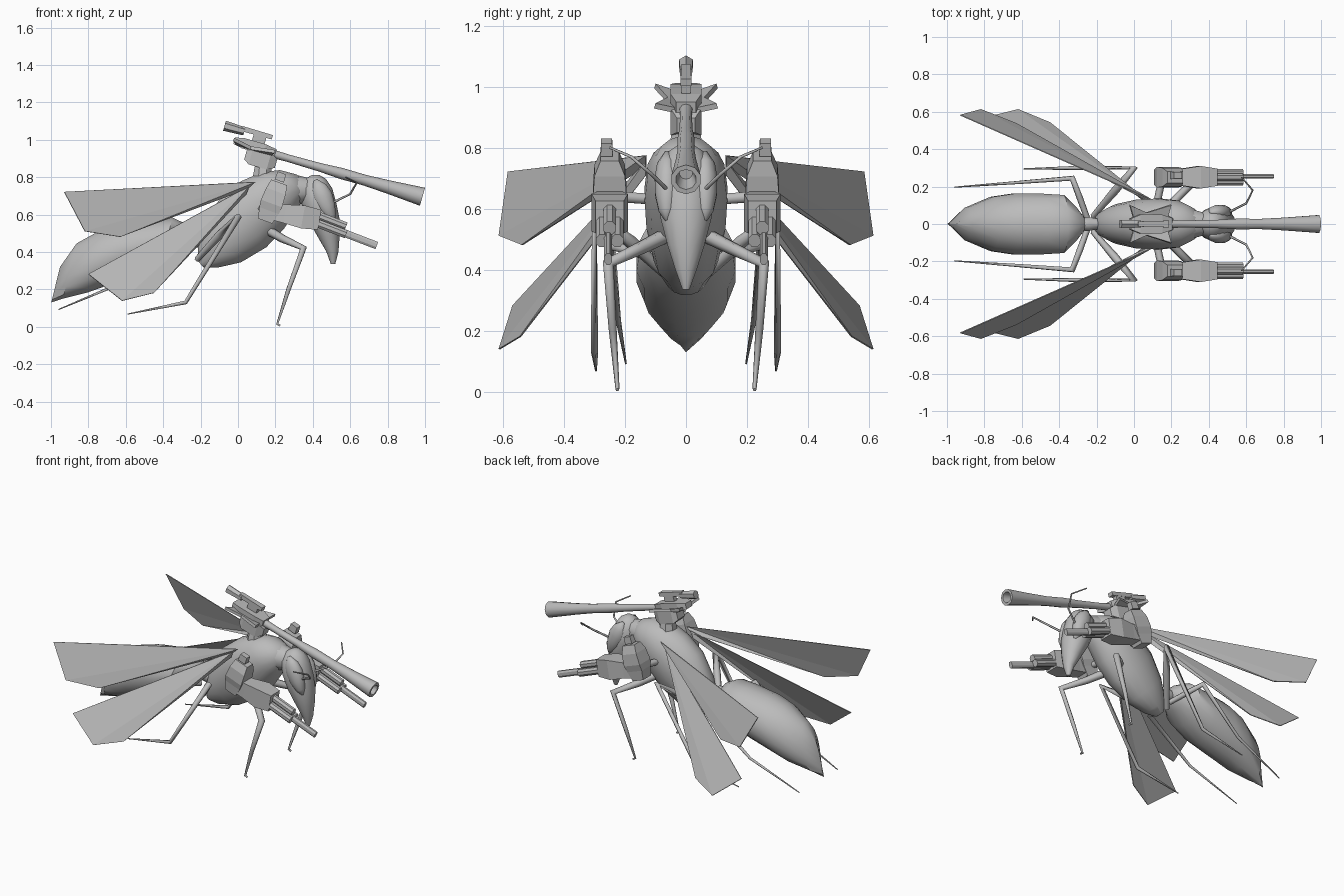
import bpy, bmesh
from math import sin, cos, pi, radians
from mathutils import Vector

if "Cube" in bpy.data.objects:
    bpy.data.objects.remove(bpy.data.objects["Cube"])

grey = bpy.data.materials.new("plain grey")
grey.use_nodes = True
grey.diffuse_color = (0.5, 0.5, 0.5, 1)
grey.node_tree.nodes["Principled BSDF"].inputs["Base Color"].default_value = (0.5, 0.5, 0.5, 1)


def finish(name, mesh, mirror=False, smooth=None):
    mesh.materials.clear()
    mesh.materials.append(grey)
    obj = bpy.data.objects.new(name, mesh)
    bpy.context.collection.objects.link(obj)
    if smooth:
        bpy.ops.object.select_all(action="DESELECT")
        obj.select_set(True)
        bpy.context.view_layer.objects.active = obj
        bpy.ops.object.shade_smooth_by_angle(angle=radians(smooth))
    if mirror:
        mod = obj.modifiers.new("mirror", "MIRROR")
        mod.use_axis = (False, True, False)
        mod.use_mirror_merge = False
    return obj


def loft(name, rings, pitch, sides=16, y=0, mirror=False, smooth=None):
    """Skin rings (x, z, half width, half height) facing along a pitched axis."""
    p = radians(pitch)
    normal = Vector((-sin(p), 0, cos(p)))
    # boxes take their half sizes to the faces instead of the corners
    grow, phase = (2 ** 0.5, pi / 4) if sides == 4 else (1, pi / sides)
    bm = bmesh.new()
    loops = []
    for x, z, wide, high in rings:
        loop = []
        for i in range(sides):
            a = phase + 2 * pi * i / sides
            side = Vector((0, cos(a) * wide * grow, 0))
            loop.append(bm.verts.new(Vector((x, y, z)) + side + normal * sin(a) * high * grow))
        loops.append(loop)
    for low, top in zip(loops, loops[1:]):
        for i in range(sides):
            j = (i + 1) % sides
            bm.faces.new((low[i], low[j], top[j], top[i]))
    bm.faces.new(loops[0][::-1])
    bm.faces.new(loops[-1])
    bmesh.ops.recalc_face_normals(bm, faces=bm.faces)
    mesh = bpy.data.meshes.new(name)
    bm.to_mesh(mesh)
    bm.free()
    return finish(name, mesh, mirror, smooth)


def along(x, z, pitch, steps):
    """Turn (distance, half width, half height) steps into rings on a straight axis."""
    p = radians(pitch)
    return [(x + t * cos(p), z + t * sin(p), w, h) for t, w, h in steps]


def straight(name, x, z, pitch, steps, **kw):
    return loft(name, along(x, z, pitch, steps), pitch, **kw)


def tube(name, points, mirror=True):
    """Tapered rod through (x, y, z, radius) points."""
    curve = bpy.data.curves.new(name, "CURVE")
    curve.dimensions = "3D"
    curve.bevel_depth = 1
    curve.bevel_resolution = 1
    curve.use_fill_caps = True
    line = curve.splines.new("POLY")
    line.points.add(len(points) - 1)
    for pt, (x, y, z, r) in zip(line.points, points):
        pt.co = (x, y, z, 1)
        pt.radius = r
    temp = bpy.data.objects.new(name + " path", curve)
    bpy.context.collection.objects.link(temp)
    graph = bpy.context.evaluated_depsgraph_get()
    mesh = bpy.data.meshes.new_from_object(temp.evaluated_get(graph))
    bpy.data.objects.remove(temp)
    return finish(name, mesh, mirror)


def fan(name, points, thickness):
    """Thin folded plate spreading from the first point."""
    bm = bmesh.new()
    verts = [bm.verts.new(p) for p in points]
    for a, b in zip(verts[1:], verts[2:]):
        bm.faces.new((verts[0], a, b))
    mesh = bpy.data.meshes.new(name)
    bm.to_mesh(mesh)
    bm.free()
    obj = finish(name, mesh, True)
    obj.modifiers.new("thickness", "SOLIDIFY").thickness = thickness


# Body: abdomen with a wedge tail, waist, thorax, neck
loft("abdomen", [(-.975, .225, .004, .1), (-.9, .298, .088, .155),
                 (-.76, .355, .148, .18), (-.65, .39, .165, .175), (-.49, .425, .165, .16),
                 (-.38, .465, .158, .125), (-.31, .485, .09, .075), (-.27, .49, .04, .03)],
     -14, smooth=40)
loft("waist", [(-.3, .49, .03, .03), (-.25, .48, .04, .045), (-.2, .46, .03, .04),
               (-.1, .45, .04, .05)], -15, 10, smooth=50)
loft("thorax", [(-.2, .335, .03, .025), (-.16, .375, .07, .08), (-.08, .45, .108, .145),
                (.03, .56, .132, .185), (.13, .65, .138, .175), (.22, .725, .128, .14),
                (.29, .765, .095, .1), (.34, .785, .04, .04)], 42, smooth=50)
straight("neck", .24, .73, 0, [(0, .09, .09), (.08, .08, .08), (.16, .055, .06)],
         sides=10, smooth=50)

# Long tapering head with bulging eyes
loft("head", [(.508, .335, .012, .012), (.505, .4, .036, .032), (.485, .48, .062, .058),
              (.46, .57, .086, .084), (.432, .66, .093, .094), (.418, .74, .083, .086),
              (.415, .79, .055, .056), (.415, .812, .02, .02)], 90, 14, smooth=55)
straight("eyes", .51, .56, 113, [(0, .006, .008), (.035, .028, .03), (.09, .04, .048),
                               (.15, .042, .056), (.2, .034, .045), (.245, .008, .01)],
         sides=12, y=.062, mirror=True, smooth=60)
tube("antennae", [(.48, .05, .65, .007), (.6, .11, .71, .006), (.635, .18, .77, .005),
                  (.575, .25, .8, .004)])

# Legs, thick at the hips and thin at the feet
tube("front legs", [(.17, .07, .51, .025), (.24, .15, .47, .022), (.35, .255, .42, .02),
                    (.27, .24, .2, .013), (.21, .225, .015, .007), (.225, .225, .006, .006)])
tube("middle legs", [(-.22, .04, .36, .015), (-.1, .18, .49, .022), (0, .3, .585, .02),
                     (-.28, .3, .13, .012), (-.59, .295, .068, .003)])
tube("rear legs", [(-.25, .03, .42, .016), (-.29, .14, .45, .017), (-.33, .245, .48, .017),
                   (-.62, .222, .235, .009), (-.96, .197, .092, .003)])

# Wings
fan("upper wings", [(.09, .13, .775), (-.93, .58, .72), (-.82, .61, .51),
                    (-.63, .535, .48), (.05, .13, .74)], .005)
fan("lower wings", [(.06, .13, .755), (-.8, .565, .28), (-.62, .61, .138),
                    (-.45, .54, .18), (.04, .13, .71)], .005)

# Top gun: pedestal, angled turret with notched fins, flared hollow barrel, scope
TILT = -16
loft("turret pedestal", [(.13, .8, .06, .055), (.135, .88, .045, .045)], 90, 8)
straight("turret base", .04, .92, TILT, [(0, .035, .025), (.03, .05, .045),
                                         (.13, .05, .045), (.17, .03, .025)], sides=4)
straight("turret body", -.02, .995, TILT, [(0, .03, .018), (.05, .05, .028),
                                           (.17, .05, .028), (.23, .032, .018)], sides=4)
fan("turret fins", [(.07, .06, .965), (-.02, .1, 1.01), (0, .03, .985),
                    (.18, .03, .93), (.2, .1, .945)], .018)
straight("main barrel", .15, .935, TILT, [(0, .024, .024), (.12, .02, .02), (.3, .023, .023),
                                          (.42, .03, .03), (.55, .029, .029),
                                          (.68, .036, .036), (.87, .05, .05),
                                          (.87, .034, .034), (.79, .022, .022)],
         sides=10, smooth=50)
straight("scope rail", .02, 1.06, TILT, [(0, .014, .014), (.17, .018, .012)], sides=4)
straight("scope mount", .08, 1.015, TILT, [(0, .015, .035), (.07, .015, .03)], sides=4)
straight("scope tube", -.072, 1.075, TILT, [(0, .026, .028), (.11, .022, .022)], sides=6)

# Side guns: strut, upright housing, tapered receiver, barrel cluster
POD = .25
tube("gun struts", [(.12, .1, .63, .02), (.15, .24, .64, .02)])
straight("gun housings", .145, .565, 70, [(0, .04, .04), (.06, .046, .055), (.1, .055, .06),
                                        (.17, .05, .055), (.22, .03, .045)],
         sides=4, y=.25, mirror=True)
straight("housing caps", .22, .78, 70, [(0, .02, .026), (.045, .018, .024)],
         sides=4, y=.26, mirror=True)
straight("gun receivers", .19, .615, -10, [(0, .04, .045), (.06, .045, .05), (.16, .06, .062),
                                           (.25, .046, .054)], sides=4, y=POD, mirror=True)
for label, dy, dz in (("upper", 0, .026), ("inner", -.025, -.016), ("outer", .025, -.016)):
    straight(label + " short barrels", .41, .575 + dz, -21,
             [(0, .022, .024), (.18, .022, .024)], sides=8, y=POD + dy, mirror=True)
straight("long barrels", .42, .558, -21, [(0, .014, .022), (.345, .014, .022)],
         sides=8, y=POD + .005, mirror=True)
